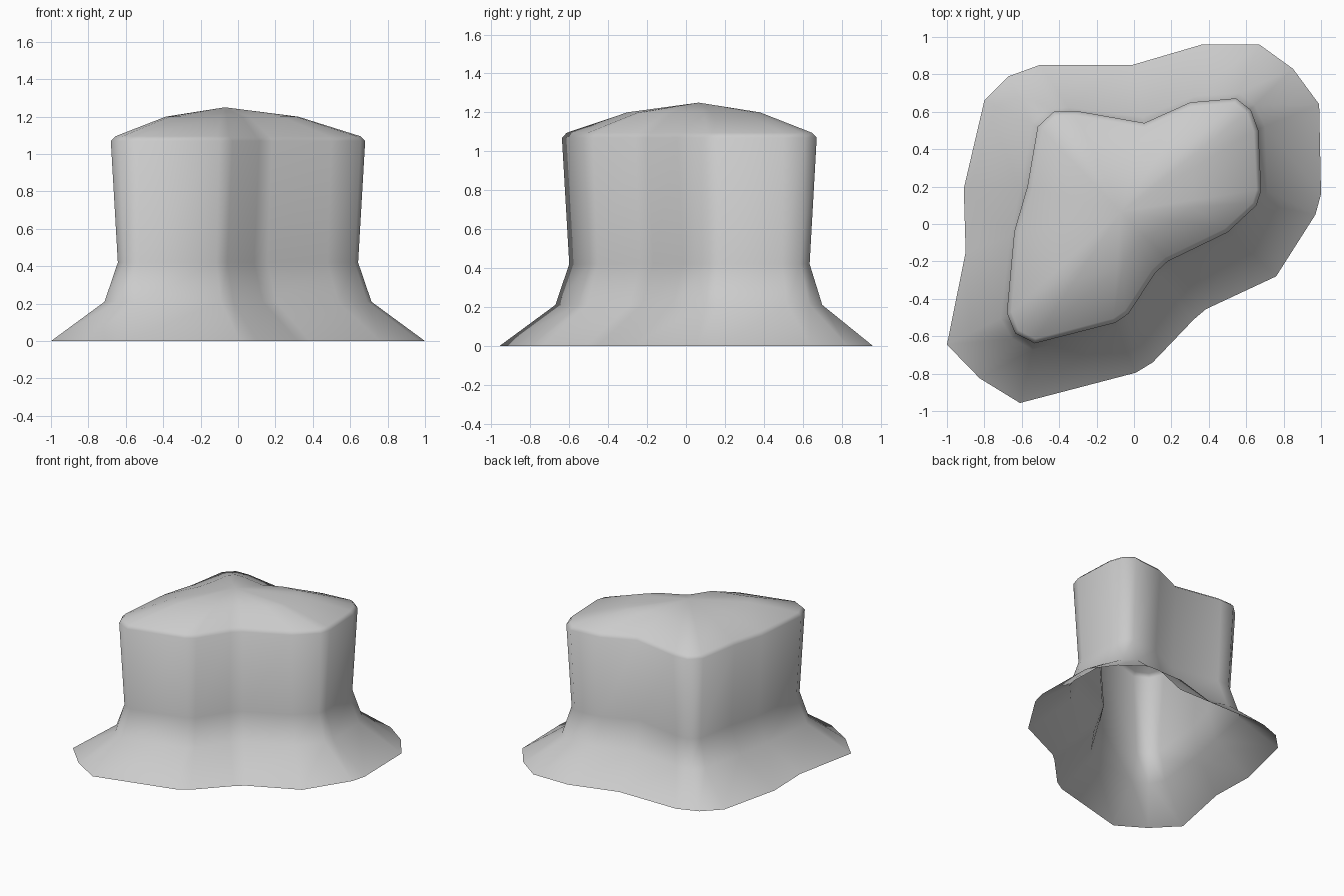
import bpy, bmesh
from mathutils import Vector

if "Cube" in bpy.data.objects:
    bpy.data.objects.remove(bpy.data.objects["Cube"])

# Plan outlines, counter-clockwise: flared hem and crown edge (matching points)
HEM = [(-1, -.645), (-.825, -.825), (-.61, -.957), (.01, -.795), (.10, -.74),
       (.32, -.51), (.385, -.455), (.76, -.28), (.97, .05), (1, .16),
       (.99, .64), (.85, .83), (.67, .96), (.365, .96), (-.01, .85),
       (-.505, .85), (-.67, .79), (-.80, .66), (-.91, .19), (-.90, -.15)]
CROWN = [(-.68, -.475), (-.635, -.585), (-.53, -.638), (-.10, -.528), (-.03, -.48),
         (.115, -.26), (.18, -.20), (.50, -.045), (.655, .10), (.68, .18),
         (.665, .50), (.625, .61), (.545, .672), (.30, .65), (.055, .54),
         (-.31, .605), (-.43, .60), (-.515, .52), (-.57, .20), (-.64, -.04)]
hem = [Vector(p) for p in HEM]
crown = [Vector(p) for p in CROWN]
peak = Vector((-.07, .065))


def inset(ring, d):
    """Move every point inwards along its averaged edge normal."""
    out = []
    for i, p in enumerate(ring):
        a = (p - ring[i - 1]).normalized()
        b = (ring[(i + 1) % len(ring)] - p).normalized()
        t = (a + b).normalized()
        out.append(p + Vector((-t.y, t.x)) * d)
    return out


def blend(r1, r2, f):
    return [a.lerp(b, f) for a, b in zip(r1, r2)]


# Rings from the open hem up to the domed top
waist = inset(crown, .038)
rim = inset(crown, .025)
dome = [peak.lerp(p, .54) for p in rim]
levels = [(hem, 0), (blend(waist, hem, .2), .21), (waist, .42),
          (crown, 1.07), (rim, 1.095), (dome, 1.2)]

bm = bmesh.new()
rings = [[bm.verts.new((p.x, p.y, z)) for p in ring] for ring, z in levels]
n = len(hem)
for lo, hi in zip(rings, rings[1:]):
    for i in range(n):
        j = (i + 1) % n
        bm.faces.new((lo[i], lo[j], hi[j], hi[i]))
top = bm.verts.new((peak.x, peak.y, 1.25))
for i in range(n):
    bm.faces.new((rings[-1][i], rings[-1][(i + 1) % n], top))
for f in bm.faces:
    f.smooth = True

mesh = bpy.data.meshes.new("flared_cover")
bm.to_mesh(mesh)
bm.free()
cover = bpy.data.objects.new("flared_cover", mesh)
bpy.context.collection.objects.link(cover)
